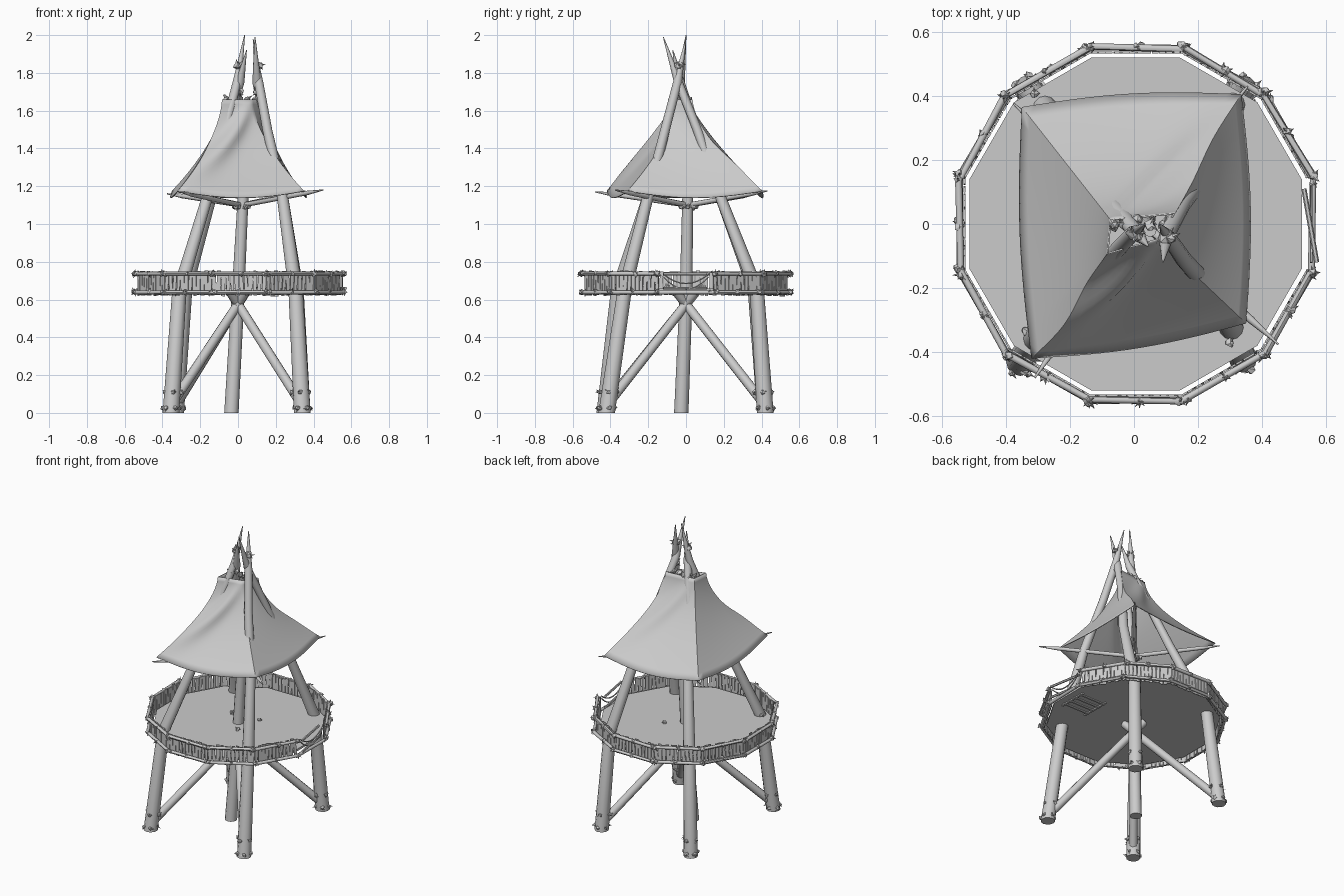
import bpy, bmesh, math, random
from mathutils import Vector, Matrix

random.seed(4)
if "Cube" in bpy.data.objects:
    bpy.data.objects.remove(bpy.data.objects["Cube"])

grey = bpy.data.materials.new("weathered_grey")
grey.use_nodes = True
colour = (0.6, 0.6, 0.6, 1)
grey.diffuse_color = colour
grey.node_tree.nodes["Principled BSDF"].inputs["Base Color"].default_value = colour


def finish(name, bm, smooth=True):
    bmesh.ops.recalc_face_normals(bm, faces=bm.faces)
    mesh = bpy.data.meshes.new(name)
    bm.to_mesh(mesh)
    bm.free()
    mesh.materials.append(grey)
    obj = bpy.data.objects.new(name, mesh)
    bpy.context.collection.objects.link(obj)
    if smooth:
        bpy.ops.object.select_all(action='DESELECT')
        bpy.context.view_layer.objects.active = obj
        obj.select_set(True)
        bpy.ops.object.shade_smooth_by_angle(angle=math.radians(45))
    return obj


def tube(bm, points, radii, sides=10):
    """Skin a round pole along points, with a radius at each point."""
    pts = [Vector(p) for p in points]
    rings = []
    for i, p in enumerate(pts):
        axis = (pts[min(i + 1, len(pts) - 1)] - pts[max(i - 1, 0)]).normalized()
        if abs(axis.z) > 0.8:
            axis = Vector((0, 0, 1))      # near-upright poles keep level ends
        ref = Vector((1, 0, 0)) if abs(axis.z) > 0.8 else Vector((0, 0, 1))
        u = axis.cross(ref).normalized()
        v = axis.cross(u)
        rings.append([bm.verts.new(p + radii[i] * (u * math.cos(a) + v * math.sin(a)))
                      for a in (math.tau * k / sides for k in range(sides))])
    for a, b in zip(rings, rings[1:]):
        for k in range(sides):
            n = (k + 1) % sides
            bm.faces.new((a[k], a[n], b[n], b[k]))
    bm.faces.new(rings[0])
    bm.faces.new(rings[-1])


def box(bm, centre, size, rot):
    mat = Matrix.Translation(centre) @ rot.to_4x4() @ Matrix.Diagonal((*size, 1))
    bmesh.ops.create_cube(bm, size=1, matrix=mat)


def knot(bm, centre, size, spikes=3):
    """A lumpy knot with a few pointed loose ends."""
    ball = bmesh.ops.create_icosphere(bm, subdivisions=1, radius=size,
                                      matrix=Matrix.Translation(centre))
    for v in ball["verts"]:
        v.co += Vector([random.uniform(-0.3, 0.3) * size for _ in range(3)])
    for _ in range(spikes):
        d = Vector([random.uniform(-1, 1) for _ in range(3)]).normalized()
        mat = (Matrix.Translation(Vector(centre) + d * size * 1.1)
               @ d.to_track_quat('Z', 'Y').to_matrix().to_4x4())
        bmesh.ops.create_cone(bm, segments=4, radius1=size * 0.45, radius2=0,
                              depth=size * 1.5, cap_ends=True, matrix=mat)


# Four bowed main legs: foot, floor level, eave level, crossing, tip
LEGS = {
    "front_left": [(0.34, -0.42, 0), (0.305, -0.325, 0.65), (0.235, -0.2, 1.15),
                   (0.155, -0.11, 1.5), (0.11, -0.045, 1.75), (0.08, 0, 1.98)],
    "front_right": [(-0.355, -0.43, 0), (-0.31, -0.36, 0.65), (-0.16, -0.2, 1.15),
                    (-0.07, -0.1, 1.5), (-0.005, -0.03, 1.75), (0.035, 0, 2)],
    "back_left": [(0.34, 0.42, 0), (0.31, 0.375, 0.65), (0.235, 0.18, 1.15),
                  (0.15, 0.06, 1.5), (0.1, -0.04, 1.75), (0.09, -0.12, 1.99)],
    "back_right": [(-0.33, 0.42, 0), (-0.28, 0.365, 0.65), (-0.14, 0.18, 1.15),
                   (-0.06, 0.05, 1.5), (0.01, -0.03, 1.75), (0.045, -0.07, 1.92)],
}
for name, path in LEGS.items():
    bm = bmesh.new()
    tube(bm, path, (0.044, 0.038, 0.03, 0.026, 0.024, 0.002), 12)
    finish(name + "_leg", bm)

# Leaning centre post
bm = bmesh.new()
tube(bm, [(-0.035, -0.025, 0), (0, 0, 0.62), (0.03, 0.01, 1.2), (0.05, -0.02, 1.62)],
     (0.038, 0.034, 0.028, 0.02), 12)
finish("centre_post", bm)

# Diagonal braces from the feet, crossing at the centre post
bm = bmesh.new()
for path in LEGS.values():
    foot = Vector(path[0])
    start = Vector((foot.x * 0.96, foot.y * 0.96, 0.06))
    end = Vector((-foot.x * 0.12, -foot.y * 0.12, 0.64))
    tube(bm, [start, end], (0.026, 0.025), 10)
finish("cross_braces", bm)

# Twelve-sided floor
SIDES = 12
bm = bmesh.new()
bmesh.ops.create_cone(bm, segments=SIDES, radius1=0.537, radius2=0.537, depth=0.014,
                      cap_ends=True, matrix=Matrix.Translation((0.005, 0, 0.652))
                      @ Matrix.Rotation(math.pi / SIDES, 4, 'Z'))
finish("floor", bm, False)

# Railing: round rails, uneven slats and rope knots; the +x side is the entrance
rails, slats, knots = bmesh.new(), bmesh.new(), bmesh.new()
for s in range(SIDES):
    rot = Matrix.Rotation(math.tau * s / SIDES, 3, 'Z')
    place = lambda x, y, z: rot @ Vector((x, y, z)) + Vector((0.006, 0, 0))
    for z in (0.638, 0.737):
        if s == 0 and z > 0.7:
            continue
        skew = random.uniform(-0.005, 0.005)
        tube(rails, [place(0.55 + skew, -0.148, z), place(0.55 - skew, 0.148, z)],
             (0.011, 0.01), 8)
    for side in (-0.14, 0.14, 0):
        if s == 0 and side == 0:
            continue
        for z in (0.64, 0.737):
            knot(knots, place(0.553, side + random.uniform(-0.015, 0.015), z),
                 random.uniform(0.012, 0.016))
    if s == 0:
        continue
    for i in range(12):
        tilt = rot @ Matrix.Rotation(random.uniform(-0.09, 0.09), 3, 'X')
        box(slats, place(0.535, -0.132 + i * 0.024, 0.685 + random.uniform(-0.005, 0.005)),
            (0.006, random.uniform(0.017, 0.023), random.uniform(0.116, 0.13)), tilt)
finish("rails", rails)
finish("railing_slats", slats, False)
finish("railing_knots", knots, False)

# Entrance: sagging ropes and loose bars
bm = bmesh.new()
for top, dip in ((0.735, 0.05), (0.72, 0.065)):
    tube(bm, [(0.553, y / 50, top - dip * (1 - (y / 6) ** 2)) for y in range(-6, 7)],
         [0.004] * 13, 6)
for z in (0.66, 0.735):
    tube(bm, [(0.53, 0.11, z), (0.57, -0.12, z)], (0.008, 0.008), 6)
finish("entrance_ropes", bm)

# Hatch battens beneath the floor near the entrance
bm = bmesh.new()
for y in (-0.1, -0.05, 0, 0.05):
    box(bm, (0.38, y, 0.642), (0.2, 0.012, 0.008), Matrix.Identity(3))
for x in (0.29, 0.47):
    box(bm, (x, -0.025, 0.641), (0.012, 0.2, 0.008), Matrix.Identity(3))
finish("hatch_battens", bm, False)

# Cloth roof: a four-cornered loft curving in to an open top, with a taut
# crease running diagonally across the front and back sheets
EAVE = [(-0.32, -0.42), (0.35, -0.31), (0.335, 0.405), (-0.35, 0.365)]
NECK = [(-0.085, -0.095), (0.075, -0.05), (0.13, 0.035), (-0.075, 0.015)]
CREASE = (0.045, 0, 0.03, 0)
STEPS, LEVELS = 16, 18
bm = bmesh.new()
rows = []
for j in range(LEVELS + 1):
    t = j / LEVELS
    pull = (1 - t) ** 1.65
    row = []
    for c in range(4):
        e0, e1 = Vector(EAVE[c]), Vector(EAVE[(c + 1) % 4])
        n0, n1 = Vector(NECK[c]), Vector(NECK[(c + 1) % 4])
        for k in range(STEPS):
            f = k / STEPS
            arch = math.sin(math.pi * f)
            eave, neck = e0.lerp(e1, f), n0.lerp(n1, f)
            p = neck.lerp(eave, pull)
            out = Vector((e1.y - e0.y, e0.x - e1.x)).normalized()
            crease = CREASE[c] * math.sin(math.pi * t) * math.exp(-((f - t * t) / 0.18) ** 2)
            p += out * (0.022 * arch * (1 - t) ** 4 + crease)
            z = 1.175 + 0.485 * t - 0.035 * arch * (1 - t) ** 3
            row.append(bm.verts.new((p.x, p.y, z)))
    rows.append(row)
count = 4 * STEPS
for a, b in zip(rows, rows[1:]):
    for k in range(count):
        n = (k + 1) % count
        bm.faces.new((a[k], a[n], b[n], b[k]))
roof = finish("cloth_roof", bm)
thick = roof.modifiers.new("cloth_thickness", 'SOLIDIFY')
thick.thickness = 0.005

# Roof struts: from the centre post through the cloth corners to pointed ends
bm = bmesh.new()
TIPS = [(-0.31, -0.48, 1.17), (0.45, -0.375, 1.18), (0.355, 0.43, 1.175), (-0.375, 0.375, 1.16)]
for tip in TIPS:
    p = Vector(tip)
    hub = Vector((0.02, 0.01, 1.1))
    tube(bm, [hub - (p - hub) * 0.1, hub.lerp(p, 0.8), p], (0.014, 0.012, 0.003), 8)
finish("roof_struts", bm)

# Lashings round the feet, the pole crossing, the neck and the roof hub
bm = bmesh.new()
for path in LEGS.values():
    foot = Vector(path[0])
    for i in range(5):
        a = math.tau * i / 5 + 0.3
        knot(bm, foot + Vector((0.043 * math.cos(a), 0.043 * math.sin(a), 0.026)), 0.013, 2)
    for i in range(4):
        a = math.tau * i / 4
        knot(bm, foot * 0.97 + Vector((0.042 * math.cos(a), 0.042 * math.sin(a), 0.11)), 0.014)
    knot(bm, Vector(path[4]) + Vector((0, 0, 0.09)), 0.022)
    knot(bm, Vector(path[4]) - Vector((0, 0, 0.05)), 0.022)
for x in (-0.06, -0.03, 0.01, 0.05, 0.09):
    knot(bm, (x, 0.01 + random.uniform(-0.02, 0.01), 1.66), 0.018)
for i in range(6):
    a = math.tau * i / 6
    knot(bm, (0.02 + 0.035 * math.cos(a), 0.01 + 0.035 * math.sin(a), 1.09), 0.014)
finish("lashings", bm, False)

# Loose stones and chips on the floor
bm = bmesh.new()
for x, y in ((0.3, -0.37), (-0.335, -0.335), (-0.31, 0.405), (0.07, -0.1), (-0.1, 0.08), (0.1, 0.09)):
    knot(bm, (x, y, 0.67), 0.014, 1)
finish("floor_chips", bm, False)
